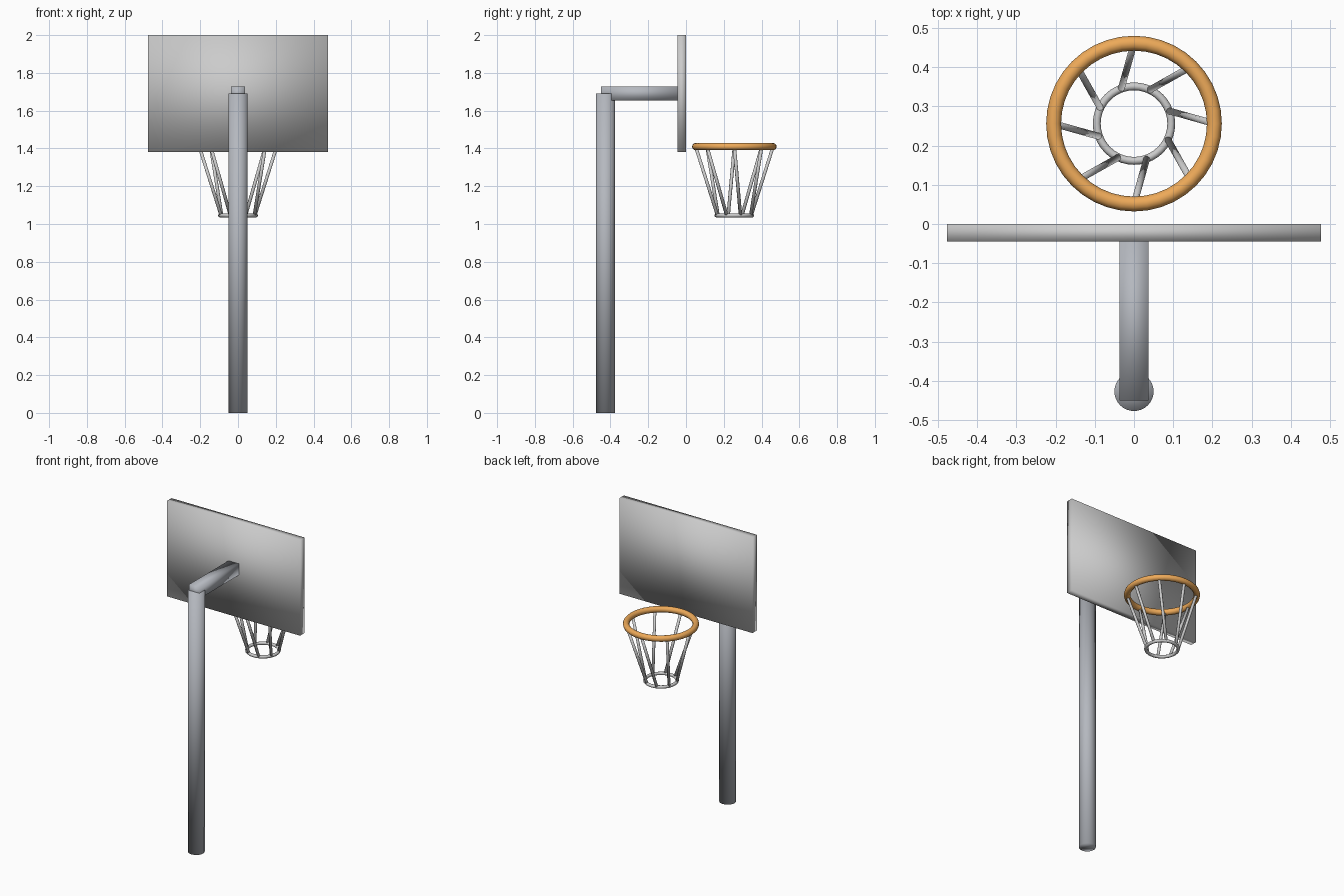
import bpy, math
from mathutils import Vector

if "Cube" in bpy.data.objects:
    bpy.data.objects.remove(bpy.data.objects["Cube"])

HOOP_Y, RIM_Z, NET_Z = 0.256, 1.41, 1.045
RIM_R, NET_R = 0.205, 0.095


def material(name, color):
    m = bpy.data.materials.new(name)
    m.diffuse_color = (*color, 1)
    m.use_nodes = True
    m.node_tree.nodes["Principled BSDF"].inputs["Base Color"].default_value = m.diffuse_color
    return m


def finish(name, mat=None):
    ob = bpy.context.object
    ob.name = name
    bpy.ops.object.shade_smooth()
    if mat:
        ob.data.materials.append(mat)
    return ob


def box(name, lo, hi, mat=None):
    lo, hi = Vector(lo), Vector(hi)
    bpy.ops.mesh.primitive_cube_add(size=1, location=(lo + hi) / 2)
    bpy.context.object.scale = hi - lo
    bpy.ops.object.transform_apply(location=False, rotation=False, scale=True)
    return finish(name, mat)


def rod(name, a, b, r, sides, mat=None):
    a, b = Vector(a), Vector(b)
    bpy.ops.mesh.primitive_cylinder_add(vertices=sides, radius=r, depth=(b - a).length,
                                        location=(a + b) / 2)
    bpy.context.object.rotation_euler = (b - a).to_track_quat('Z', 'Y').to_euler()
    return finish(name, mat)


def ring(name, z, major, minor, mat=None):
    bpy.ops.mesh.primitive_torus_add(location=(0, HOOP_Y, z), major_radius=major,
                                     minor_radius=minor, major_segments=40, minor_segments=12)
    return finish(name, mat)


def hoop_point(radius, angle, z):
    return (radius * math.cos(angle), HOOP_Y + radius * math.sin(angle), z)


orange = material("rim_orange", (0.85, 0.40, 0.10))
steel = material("steel_grey", (0.46, 0.48, 0.52))

# Post and support arm
rod("post", (0, -0.427, 0), (0, -0.427, 1.692), 0.05, 32, steel)
box("support_arm", (-0.037, -0.45, 1.655), (0.037, -0.04, 1.729), steel)

# Backboard
box("backboard", (-0.477, -0.045, 1.38), (0.477, 0, 2.0))

# Rim and lower net ring
ring("rim", RIM_Z, RIM_R, 0.019, orange)
ring("net_ring", NET_Z, NET_R, 0.01)

# Eight twisted net strands
for i in range(8):
    a = i * math.tau / 8
    rod(f"net_strand_{i + 1}", hoop_point(RIM_R, a, RIM_Z),
        hoop_point(NET_R, a + math.radians(20), NET_Z), 0.009, 10)
